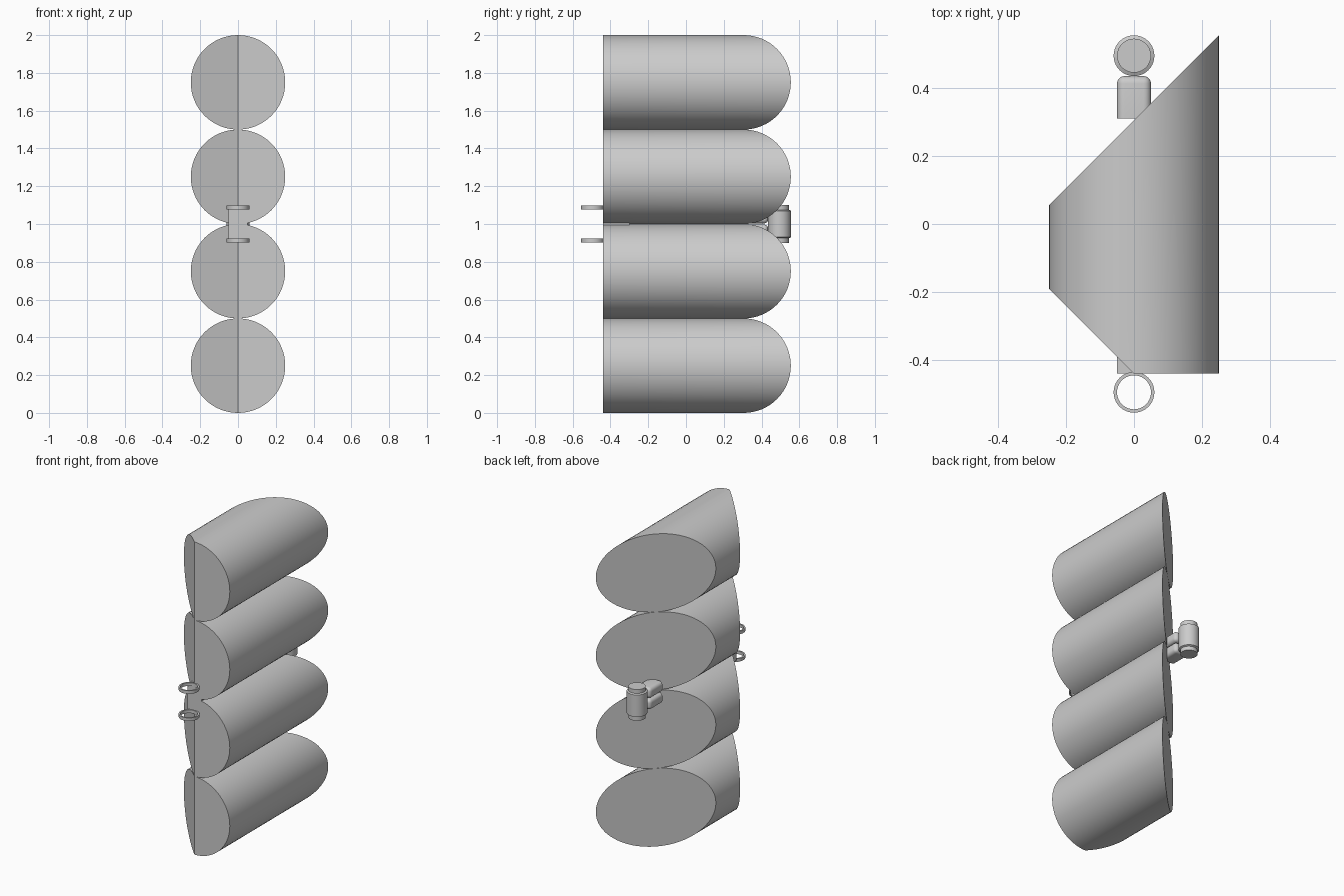
import bpy, bmesh, math
from mathutils import Vector, Matrix

cube = bpy.data.objects.get("Cube")
if cube:
    bpy.data.objects.remove(cube, do_unlink=True)

grey = bpy.data.materials.new("plain grey")
grey.use_nodes = True
colour = (0.6, 0.6, 0.6, 1)
grey.diffuse_color = colour
grey.node_tree.nodes["Principled BSDF"].inputs["Base Color"].default_value = colour


def finish(bm, name, smooth=True):
    bmesh.ops.recalc_face_normals(bm, faces=bm.faces)
    mesh = bpy.data.meshes.new(name)
    bm.to_mesh(mesh)
    bm.free()
    mesh.materials.append(grey)
    obj = bpy.data.objects.new(name, mesh)
    bpy.context.collection.objects.link(obj)
    if smooth:
        bpy.ops.object.select_all(action='DESELECT')
        obj.select_set(True)
        bpy.context.view_layer.objects.active = obj
        bpy.ops.object.shade_smooth_by_angle(angle=math.radians(30))
    return obj


def cut(bm, point, normal):
    """Slice off the side the normal points to and cap the hole."""
    res = bmesh.ops.bisect_plane(bm, geom=bm.verts[:] + bm.edges[:] + bm.faces[:],
                                 plane_co=point, plane_no=normal, clear_outer=True)
    edges = [e for e in res["geom_cut"] if isinstance(e, bmesh.types.BMEdge)]
    bmesh.ops.holes_fill(bm, edges=edges, sides=0)


def log(name, z):
    bm = bmesh.new()
    bmesh.ops.create_cone(bm, cap_ends=True, segments=64, radius1=0.25, radius2=0.25, depth=2,
                          matrix=Matrix.Translation((0, 0, z)) @ Matrix.Rotation(math.pi / 2, 4, 'X'))
    cut(bm, Vector((0, 0.305, z)), Vector((-1, 1, 0)))     # mitred back
    cut(bm, Vector((0, -0.44, z)), Vector((0, -1, 0)))     # flat half of the front
    cut(bm, Vector((0, -0.44, z)), Vector((-1, -1, 0)))    # mitred half of the front
    finish(bm, name)


def lathe(name, profile, y):
    """Spin a closed or axis-ended (radius, z) profile about a vertical pin."""
    bm = bmesh.new()
    verts = [bm.verts.new((r, y, z)) for r, z in profile]
    edges = [bm.edges.new(p) for p in zip(verts, verts[1:])]
    bmesh.ops.spin(bm, geom=verts + edges, cent=(0, y, 0), axis=(0, 0, 1),
                   angle=math.tau, steps=40)
    bmesh.ops.remove_doubles(bm, verts=bm.verts, dist=0.0002)
    finish(bm, name)


def block(name, y0, y1, z0, z1, bevel=0):
    bm = bmesh.new()
    size = Vector((0.1, y1 - y0, z1 - z0))
    bmesh.ops.create_cube(bm, size=1, matrix=Matrix.Translation((0, (y0 + y1) / 2, (z0 + z1) / 2))
                          @ Matrix.Diagonal((*size, 1)))
    if bevel:
        # round everything but the end against the wall
        edges = [e for e in bm.edges if max(v.co.y for v in e.verts) > y1 - 0.001]
        bmesh.ops.bevel(bm, geom=edges, offset=bevel, segments=5, profile=0.5, affect='EDGES')
    finish(bm, name)


# Four stacked round logs
for i in range(4):
    log(f"log_{i + 1}", 0.25 + 0.5 * i)

# Front hinge: backing block and two open rings
block("front_hinge_block", -0.44, -0.3, 0.92, 1.08)
for name, z in (("lower_ring", 0.903), ("upper_ring", 1.077)):
    lathe(name, [(0.05, z), (0.06, z), (0.06, z + 0.02), (0.05, z + 0.02), (0.05, z)], -0.495)

# Rear hinge: two rounded arms and a pin barrel with narrower ends
block("lower_arm", 0.31, 0.435, 0.93, 0.997, 0.022)
block("upper_arm", 0.31, 0.435, 1.003, 1.07, 0.022)
lathe("pin_barrel", [(0, 0.9), (0.05, 0.9), (0.05, 0.925), (0.06, 0.93),
                     (0.06, 1.07), (0.05, 1.075), (0.05, 1.1), (0, 1.1)], 0.495)
